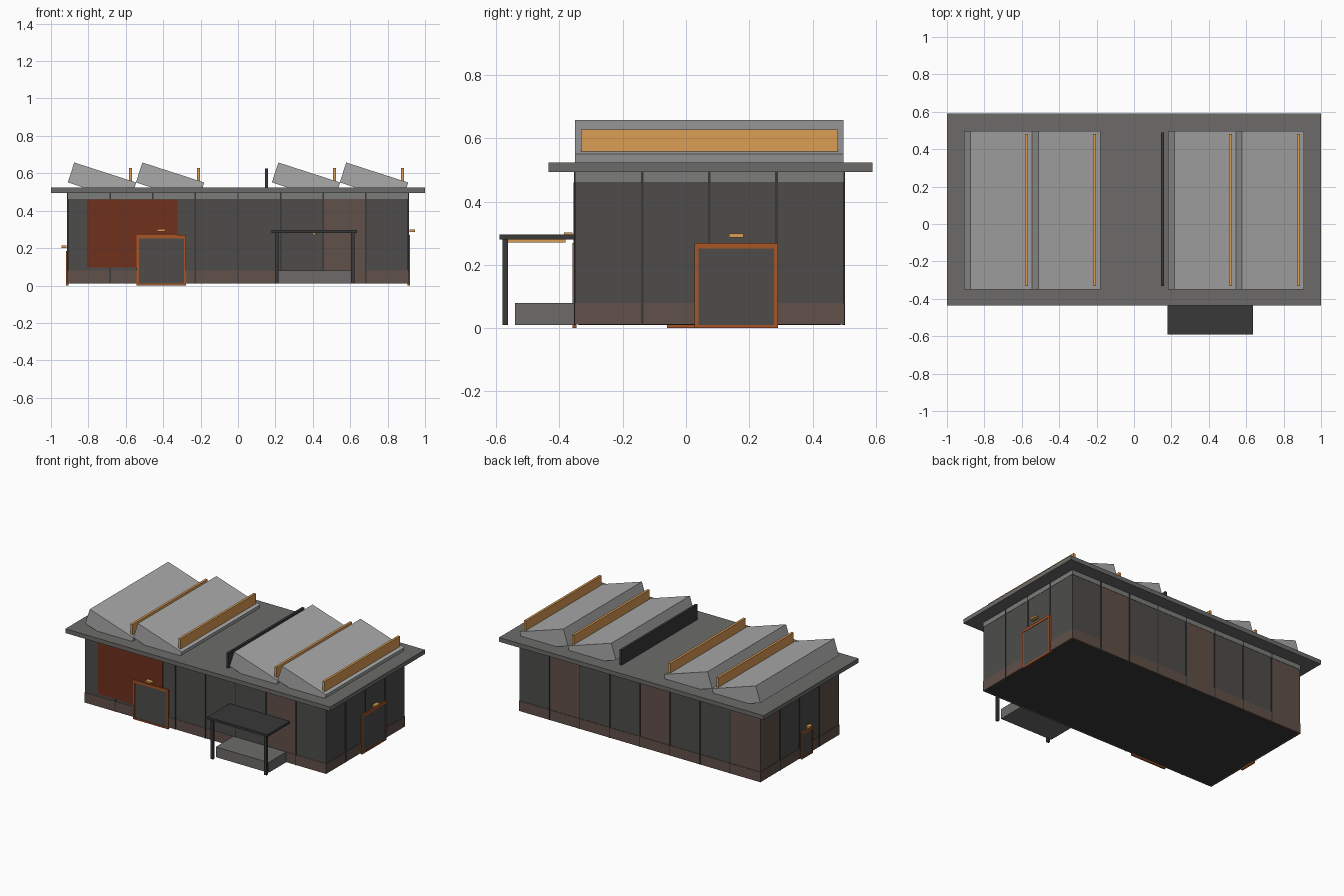
import bpy, math

if "Cube" in bpy.data.objects:
    bpy.data.objects.remove(bpy.data.objects["Cube"])


def material(name, r, g, b):
    m = bpy.data.materials.new(name)
    m.diffuse_color = (r, g, b, 1)
    m.use_nodes = True
    m.node_tree.nodes["Principled BSDF"].inputs["Base Color"].default_value = m.diffuse_color
    return m


DARK = material("charcoal", 0.075, 0.073, 0.07)
BLACK = material("near_black", 0.04, 0.04, 0.042)
BROWN = material("brown_cladding", 0.12, 0.08, 0.065)
RUST = material("rust_red", 0.16, 0.03, 0.012)
ORANGE = material("orange_trim", 0.38, 0.09, 0.02)
AMBER = material("amber", 0.72, 0.34, 0.09)
ROOF = material("roof_grey", 0.15, 0.148, 0.143)
TRIM = material("mid_grey", 0.2, 0.2, 0.195)
PALE = material("pale_grey", 0.4, 0.4, 0.4)


def box(name, x, y, z, mat, tilt=0):
    """Box from (min, max) ranges, optionally tilted about y."""
    bpy.ops.mesh.primitive_cube_add(
        size=1, location=[(a + b) / 2 for a, b in (x, y, z)], rotation=(0, tilt, 0))
    o = bpy.context.object
    o.name = name
    o.scale = [b - a for a, b in (x, y, z)]
    o.data.materials.append(mat)
    return o


X, Y0, Y1 = 0.91, -0.35, 0.498


def wall_box(name, side, u, z, d, mat):
    """Box on a wall: u = range along the wall, d = range outward from it."""
    if side == "front":
        return box(name, u, (Y0 - d[1], Y0 - d[0]), z, mat)
    if side == "back":
        return box(name, u, (Y1 + d[0], Y1 + d[1]), z, mat)
    if side == "right":
        return box(name, (X + d[0], X + d[1]), u, z, mat)
    return box(name, (-X - d[1], -X - d[0]), u, z, mat)


# Building core, plinth, top band and roof slab
box("building_core", (-0.9, 0.9), (Y0 + .01, Y1 - .01), (0.01, 0.495), BLACK)
box("plinth", (-X - .003, X + .003), (Y0 - .002, Y1 + .003), (0.011, 0.08), BROWN)
box("top_band", (-X - .002, X + .002), (Y0 - .001, Y1 + .002), (0.462, 0.495), TRIM)
box("roof_slab", (-1, 1), (-0.435, 0.59), (0.494, 0.523), ROOF)

# Cladding panels and the battens covering their seams
for side, lo, hi, n, brown in (("front", -X, X, 8, (6,)), ("back", -X, X, 8, (0, 3, 6)),
                               ("right", Y0, Y1, 4, ()), ("left", Y0, Y1, 4, (0, 3))):
    w = (hi - lo) / n
    for i in range(n):
        a = lo + i * w
        wall_box(f"{side}_panel", side, (a, a + w), (0.012, 0.463), (-0.012, 0),
                 BROWN if i in brown else DARK)
        if i:
            wall_box(f"{side}_batten", side, (a - .004, a + .004), (0.01, 0.494),
                     (-0.003, 0.004), BLACK)

# Accent panel on the front
wall_box("accent_panel", "front", (-0.808, -0.323), (0.097, 0.46), (0, 0.005), RUST)


# Framed doors, each with a lamp above
def door(side, a, b, top, lamp_z, lamp_half):
    t = 0.013
    wall_box(f"{side}_door", side, (a + t, b - t), (0.006, top - t), (0, 0.006), DARK)
    wall_box(f"{side}_door_jamb", side, (a, a + t), (0.002, top), (0, 0.009), ORANGE)
    wall_box(f"{side}_door_jamb", side, (b - t, b), (0.002, top), (0, 0.009), ORANGE)
    wall_box(f"{side}_door_head", side, (a, b), (top - 0.018, top), (0, 0.009), ORANGE)
    wall_box(f"{side}_door_sill", side, (a, b), (0, 0.01), (-0.004, 0.009), ORANGE)
    m = (a + b) / 2
    wall_box(f"{side}_door_lamp", side, (m - lamp_half, m + lamp_half),
             (lamp_z, lamp_z + 0.012), (0.008, 0.035), AMBER)


door("front", -0.543, -0.277, 0.269, 0.29, 0.023)
door("right", 0.027, 0.291, 0.269, 0.287, 0.023)
door("left", -0.06, 0.06, 0.185, 0.202, 0.018)

# Entrance canopy, posts, light strip and loading platform
box("canopy_slab", (0.18, 0.636), (-0.59, Y0), (0.28, 0.296), BLACK)
for x in (0.207, 0.613):
    box("canopy_post", (x - .009, x + .009), (-0.58, -0.563), (0.01, 0.281), BLACK)
box("canopy_light", (0.399, 0.415), (-0.563, -0.38), (0.271, 0.281), AMBER)
box("platform", (0.21, 0.61), (-0.54, Y0), (0.01, 0.08), ROOF)

# Tilted roof monitors with amber strips
for x in (-0.727, -0.363, 0.364, 0.727):
    box("roof_monitor", (x - .174, x + .174), (Y0, 0.497), (0.495, 0.607), PALE,
        math.radians(17.9))
    s = x + 0.153
    box("monitor_strip", (s - .008, s + .008), (-0.332, 0.481), (0.555, 0.628), AMBER)
box("roof_fin", (0.144, 0.16), (-0.332, 0.488), (0.52, 0.626), BLACK)
